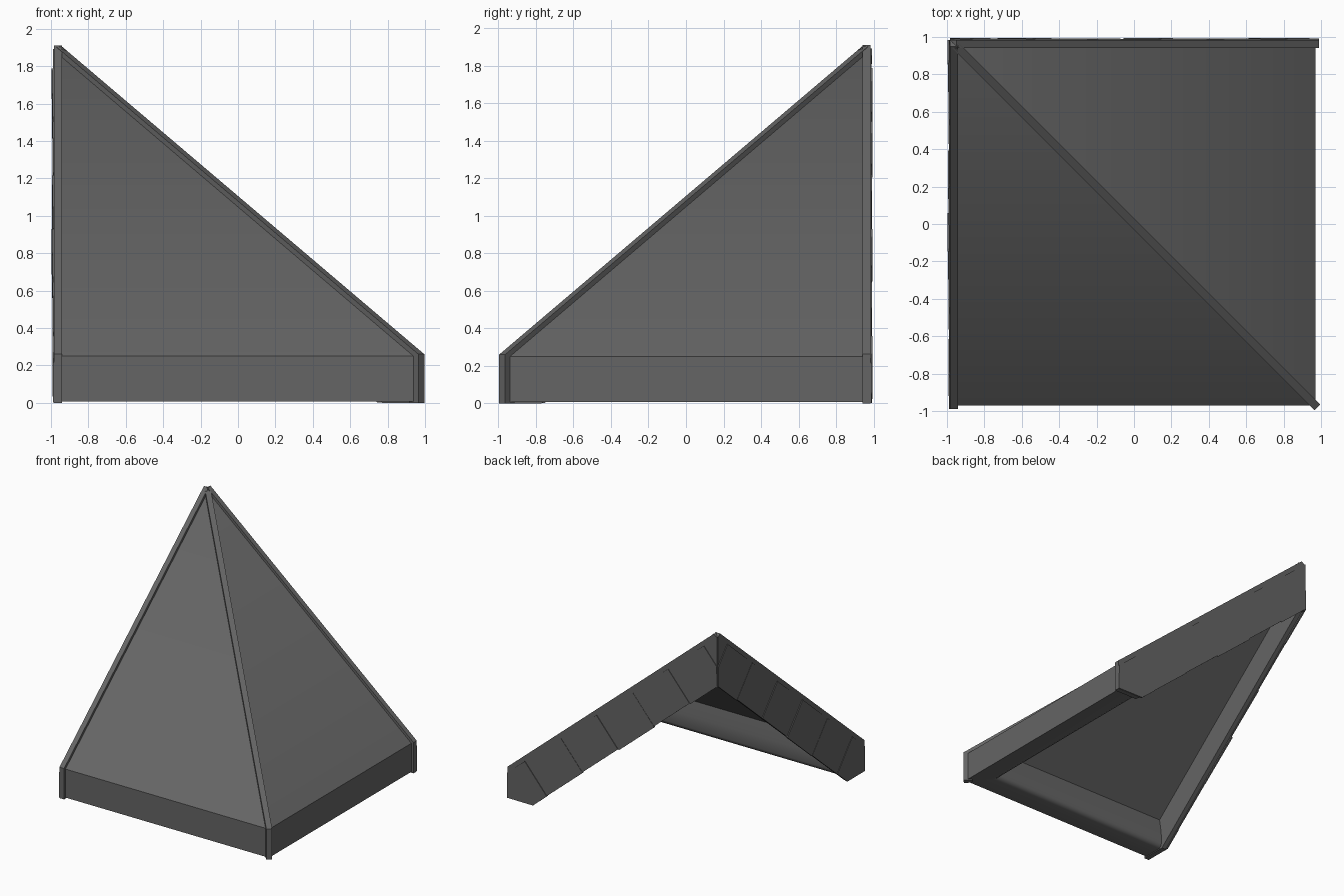
import bpy, bmesh, math, random
from mathutils import Vector

if "Cube" in bpy.data.objects:
    bpy.data.objects.remove(bpy.data.objects["Cube"])

random.seed(4)
SLOPE = 0.85
A = math.atan(SLOPE)

slate = bpy.data.materials.new("dark_grey")
slate.diffuse_color = (0.13, 0.13, 0.13, 1)
slate.use_nodes = True
slate.node_tree.nodes["Principled BSDF"].inputs["Base Color"].default_value = slate.diffuse_color


def roof_z(y, lift=0.0):
    """Height of the front roof plane at depth y."""
    return 0.25 + lift + SLOPE * (y + 0.97)


def prism(bm, near, far):
    """Solid between two matching outlines of 3D points."""
    a = [bm.verts.new(p) for p in near]
    b = [bm.verts.new(p) for p in far]
    bm.faces.new(a)
    bm.faces.new(b[::-1])
    for i in range(len(a)):
        j = (i + 1) % len(a)
        bm.faces.new((a[i], b[i], b[j], a[j]))


def along_x(bm, section, x0, x1):
    prism(bm, [(x0, y, z) for y, z in section], [(x1, y, z) for y, z in section])


def cut(bm, co, no):
    """Remove everything on the normal side of a plane and cap the hole."""
    r = bmesh.ops.bisect_plane(bm, geom=bm.verts[:] + bm.edges[:] + bm.faces[:],
                               plane_co=co, plane_no=no, clear_outer=True)
    edges = [e for e in r["geom_cut"] if isinstance(e, bmesh.types.BMEdge)]
    if edges:
        bmesh.ops.holes_fill(bm, edges=edges)


def finish(bm, name, flip=False, smooth=None):
    """Make the object; flip reflects it across the hip onto the right side."""
    if flip:
        for v in bm.verts:
            v.co = Vector((-v.co.y, -v.co.x, v.co.z))
    bmesh.ops.recalc_face_normals(bm, faces=bm.faces)
    me = bpy.data.meshes.new(name)
    bm.to_mesh(me)
    bm.free()
    me.materials.append(slate)
    ob = bpy.data.objects.new(name, me)
    bpy.context.collection.objects.link(ob)
    if smooth:
        bpy.ops.object.select_all(action='DESELECT')
        ob.select_set(True)
        bpy.context.view_layer.objects.active = ob
        bpy.ops.object.shade_smooth_by_angle(angle=math.radians(smooth))


for side, flip in (("front", False), ("right", True)):
    # roof panel with its fascia and rounded eave beam, mitred along the hip
    bm = bmesh.new()
    along_x(bm, [(-0.97, 0.25), (-0.97, 0.008), (-0.81, 0.008), (-0.785, 0.022),
                 (-0.775, 0.05), (-0.78, 0.15), (-0.80, roof_z(-0.80, -0.12)),
                 (0.97, roof_z(0.97, -0.12)), (0.97, roof_z(0.97))], -0.97, 0.98)
    cut(bm, (0, 0, 0), (1, 1, 0))
    finish(bm, side + "_roof_panel", flip, 44)

    # verge board along the open sloping end
    bm = bmesh.new()
    along_x(bm, [(-0.99, 0.262), (-0.99, 0.0), (-0.77, 0.0), (0.945, 1.46),
                 (0.985, 1.46), (0.985, 1.88), (0.95, 1.91)], -0.985, -0.942)
    finish(bm, side + "_verge_board", flip)

    # overlapping end tiles on the outside of the verge board
    bm = bmesh.new()
    count, start, end = 7, -0.25, 2.84
    step = (end - start) / count
    y0, z0 = -0.985, roof_z(-0.985, 0.02)

    def slope_point(x, t, d):
        return (x, y0 + t * math.cos(A) + d * math.sin(A),
                z0 + t * math.sin(A) - d * math.cos(A))

    for i in range(count):
        t0, t1 = start + i * step, start + (i + 1) * step
        lo, hi = 0.987 + random.uniform(0, 0.003), 0.991 + random.uniform(0, 0.006)
        deep = 0.34 + random.uniform(0, 0.012)
        near = [slope_point(-lo, t0, 0.03), slope_point(-hi, t1, 0.03),
                slope_point(-hi, t1, deep), slope_point(-lo, t0, deep)]
        prism(bm, near, [(-0.98, p[1], p[2]) for p in near])
    cut(bm, (0, 0, 0.002), (0, 0, -1))
    cut(bm, (0, 0.985, 0), (0, 1, 0))
    cut(bm, (0, -0.988, 0), (0, -1, 0))
    finish(bm, side + "_end_tiles", flip)

# hip rib with corner post, running down the diagonal
bm = bmesh.new()
w = 0.016
rib = [(0.98, 0.0), (0.98, 0.26), (-0.955, 1.903), (-0.955, 1.8), (0.93, 0.2), (0.93, 0.0)]
prism(bm, [(s - w, -s - w, z) for s, z in rib], [(s + w, -s + w, z) for s, z in rib])
finish(bm, "hip_rib")
